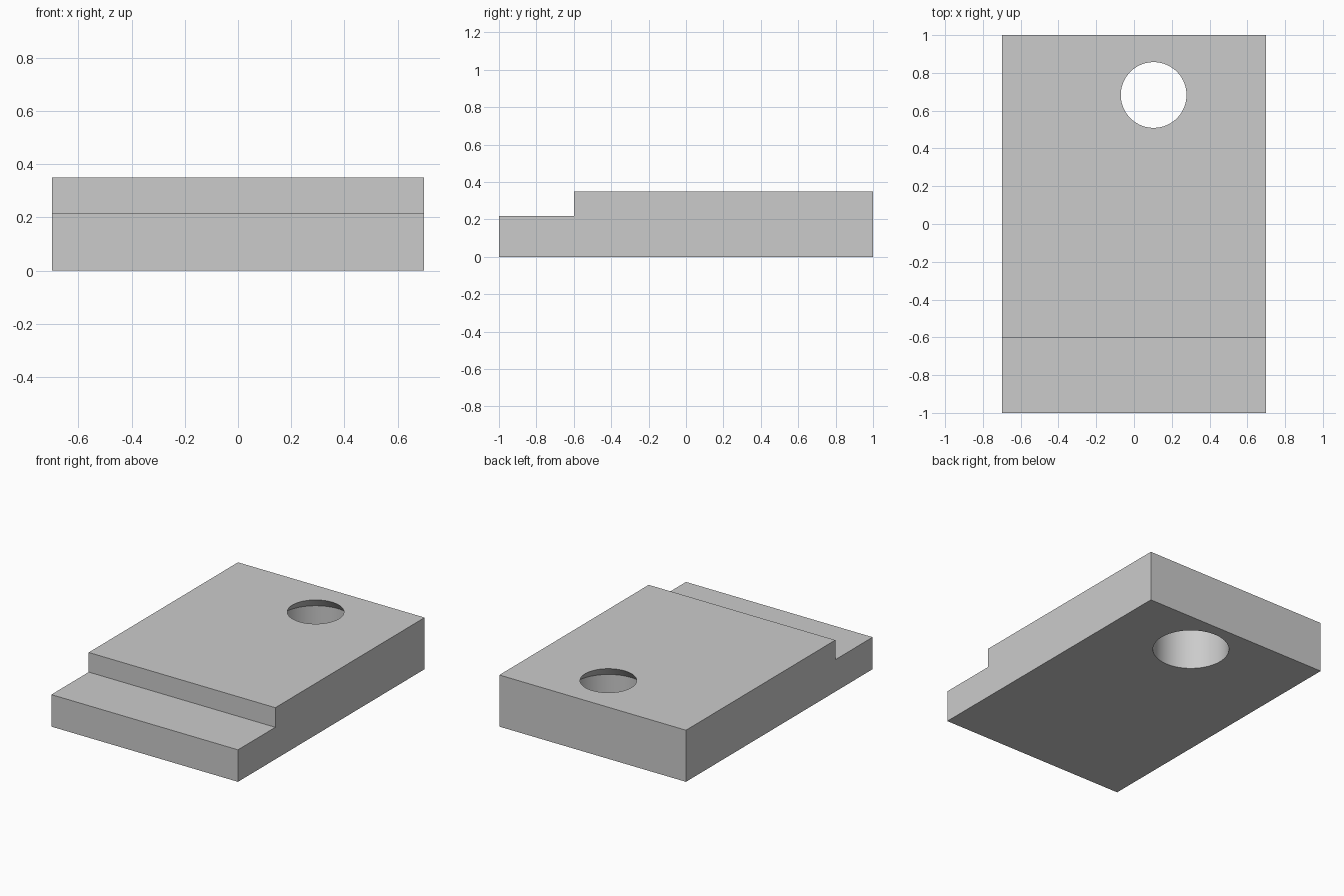
import bpy
import bmesh
import math

cube = bpy.data.objects.get("Cube")
if cube:
    bpy.data.objects.remove(cube, do_unlink=True)

HALF_WIDTH, HEIGHT, STEP = 0.70, 0.35, 0.217
HOLE_X, HOLE_Y = 0.104, 0.683
NECK_R, BORE_R, TAPER = 0.174, 0.24, 0.07

grey = bpy.data.materials.new("light_grey")
grey.use_nodes = True
grey.diffuse_color = (0.6, 0.6, 0.6, 1)
grey.node_tree.nodes["Principled BSDF"].inputs["Base Color"].default_value = (0.6, 0.6, 0.6, 1)


def make_object(name, bm):
    bmesh.ops.recalc_face_normals(bm, faces=bm.faces)
    mesh = bpy.data.meshes.new(name)
    bm.to_mesh(mesh)
    bm.free()
    mesh.materials.append(grey)
    obj = bpy.data.objects.new(name, mesh)
    bpy.context.collection.objects.link(obj)
    return obj


# Stepped block: side profile extruded across the width
bm = bmesh.new()
profile = [(-1, 0), (1, 0), (1, HEIGHT), (-0.6, HEIGHT), (-0.6, STEP), (-1, STEP)]
side = bm.faces.new([bm.verts.new((-HALF_WIDTH, y, z)) for y, z in profile])
grown = bmesh.ops.extrude_face_region(bm, geom=[side])["geom"]
bmesh.ops.translate(bm, vec=(2 * HALF_WIDTH, 0, 0),
                    verts=[v for v in grown if isinstance(v, bmesh.types.BMVert)])
block = make_object("stepped_block", bm)

# Hole cutter: wide bore from below that tapers in to the top opening
SEGMENTS = 96
slope = (BORE_R - NECK_R) / TAPER
OVER = 0.02
rings = [(BORE_R, -OVER), (BORE_R, HEIGHT - TAPER), (NECK_R - slope * OVER, HEIGHT + OVER)]
bm = bmesh.new()
loops = []
for radius, z in rings:
    angles = [2 * math.pi * i / SEGMENTS for i in range(SEGMENTS)]
    loops.append([bm.verts.new((HOLE_X + radius * math.cos(a),
                                HOLE_Y + radius * math.sin(a), z)) for a in angles])
for low, high in zip(loops, loops[1:]):
    for i in range(SEGMENTS):
        j = (i + 1) % SEGMENTS
        bm.faces.new((low[i], low[j], high[j], high[i]))
bm.faces.new(loops[0])
bm.faces.new(loops[-1])
cutter = make_object("hole_cutter", bm)

# Cut the hole, then drop the cutter
cut = block.modifiers.new("hole", "BOOLEAN")
cut.operation = "DIFFERENCE"
cut.solver = "EXACT"
cut.object = cutter
bpy.ops.object.select_all(action="DESELECT")
block.select_set(True)
bpy.context.view_layer.objects.active = block
bpy.ops.object.modifier_apply(modifier=cut.name)
bpy.data.objects.remove(cutter, do_unlink=True)

bpy.ops.object.shade_smooth_by_angle(angle=math.radians(30))
